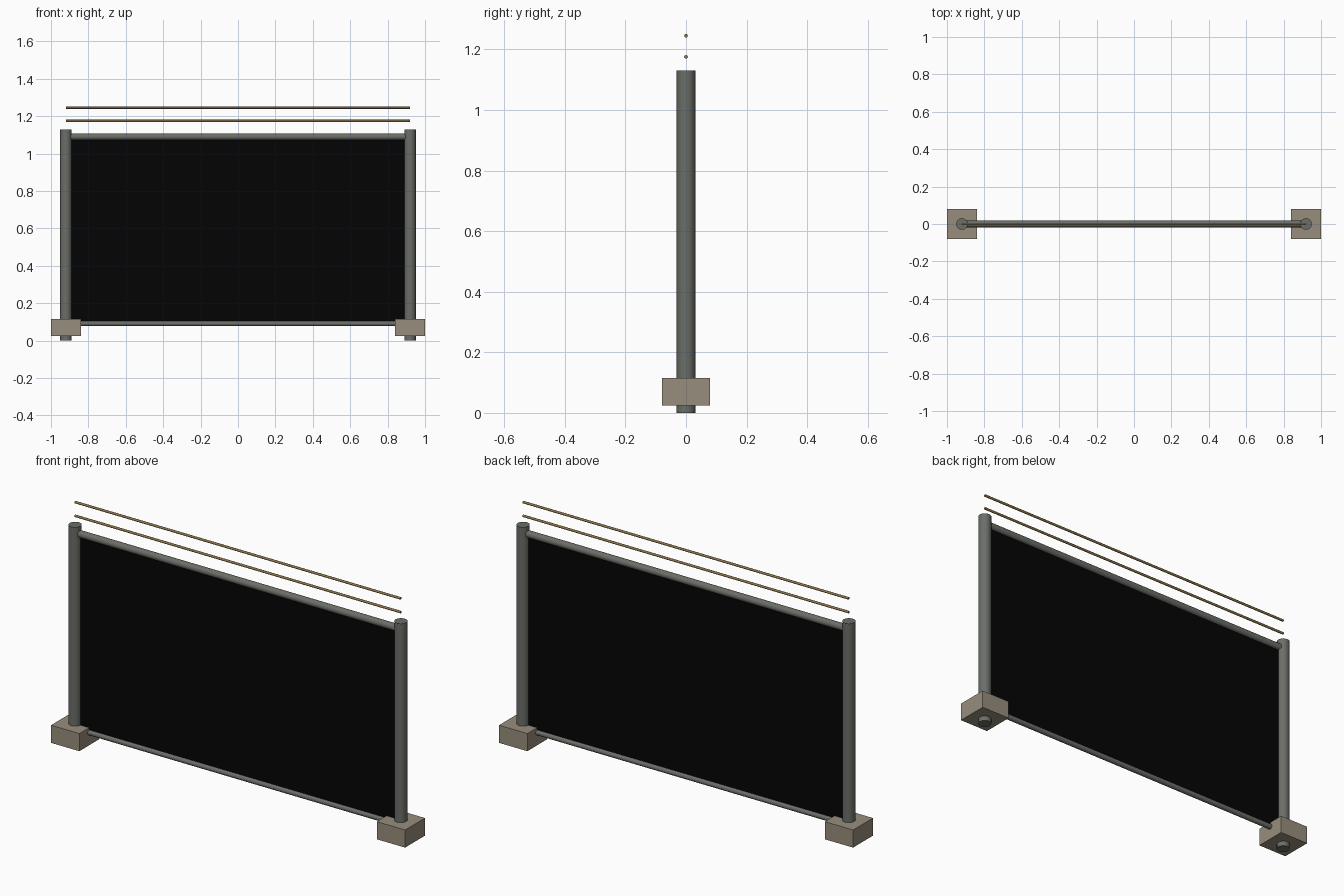
import bpy
import math

cube = bpy.data.objects.get("Cube")
if cube:
    bpy.data.objects.remove(cube, do_unlink=True)


def material(name, color):
    m = bpy.data.materials.new(name)
    m.use_nodes = True
    m.diffuse_color = (*color, 1)
    bsdf = next(n for n in m.node_tree.nodes if n.type == "BSDF_PRINCIPLED")
    bsdf.inputs["Base Color"].default_value = (*color, 1)
    return m


steel = material("galvanised grey", (0.145, 0.155, 0.138))
concrete = material("concrete beige", (0.31, 0.27, 0.205))
black = material("mesh black", (0.0012, 0.0012, 0.0012))
bronze = material("wire bronze", (0.27, 0.18, 0.07))


def finish(name, mat):
    obj = bpy.context.object
    obj.name = name
    obj.data.materials.append(mat)
    return obj


def box(name, mat, center, size):
    bpy.ops.mesh.primitive_cube_add(size=1, location=center)
    obj = finish(name, mat)
    obj.scale = size
    bpy.ops.object.transform_apply(location=False, rotation=False)


def rod(name, mat, center, radius, length, tilt=0):
    # Smooth round rod, upright or tilted to lie along x
    bpy.ops.mesh.primitive_cylinder_add(
        vertices=16, radius=radius, depth=length,
        location=center, rotation=(0, tilt, 0))
    finish(name, mat)
    bpy.ops.object.shade_smooth_by_angle(angle=math.radians(40))


POST_X = 0.92

# Posts and their footings
for side, sign in (("left", 1), ("right", -1)):
    rod(side + "_post", steel, (sign * POST_X, 0, 0.565), 0.031, 1.13)
    box(side + "_footing", concrete, (sign * POST_X, 0, 0.07), (0.16, 0.16, 0.09))

# Rails holding the mesh and the strands strung above it
for name, mat, z, radius in (
        ("top_rail", steel, 1.09, 0.018),
        ("bottom_rail", steel, 0.091, 0.0135),
        ("lower_wire", bronze, 1.175, 0.006),
        ("upper_wire", bronze, 1.245, 0.006)):
    rod(name, mat, (0, 0, z), radius, 2 * POST_X, math.pi / 2)

# Dense mesh infill
box("mesh_panel", black, (0, 0, 0.5875), (1.8, 0.004, 0.99))
